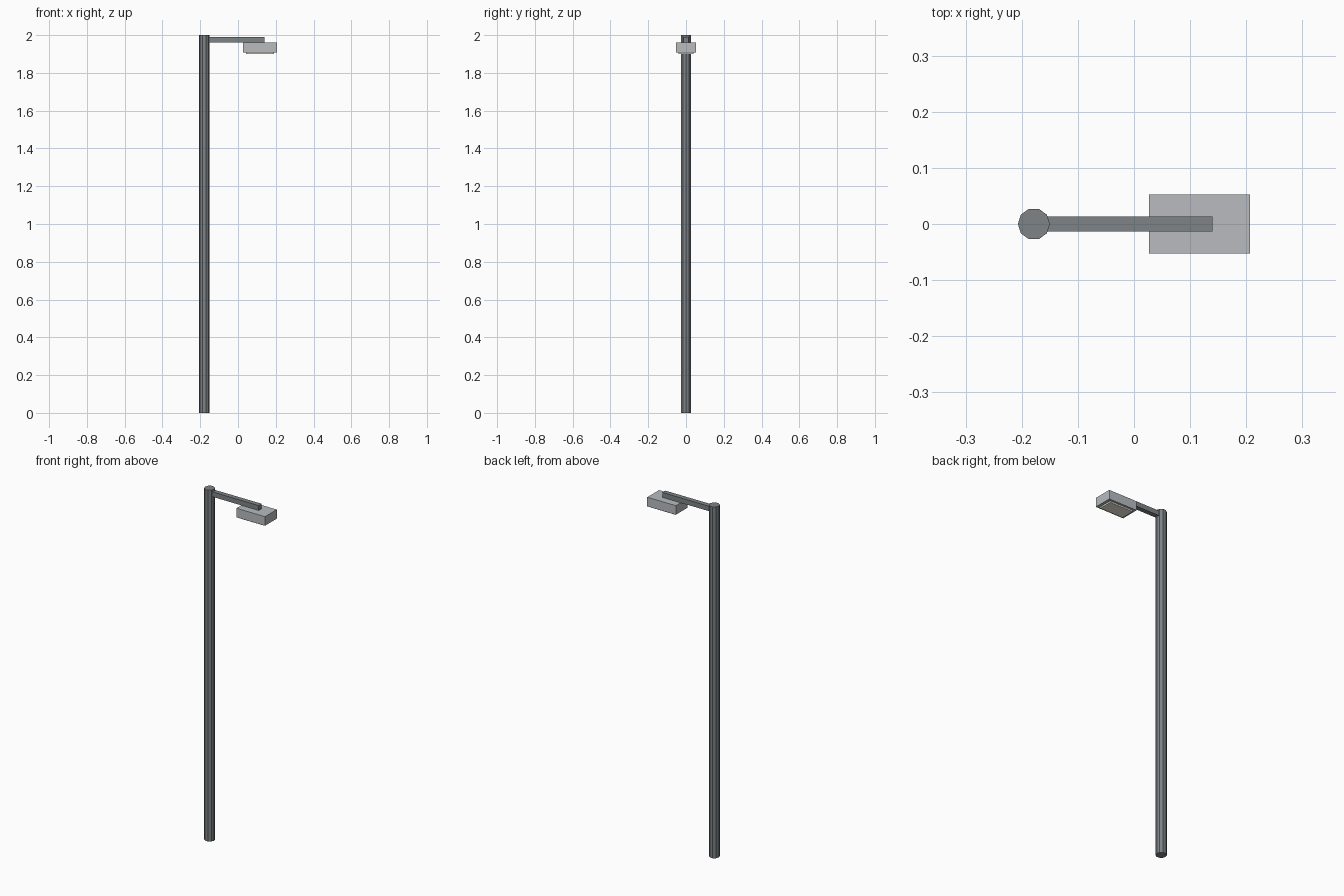
import bpy

if "Cube" in bpy.data.objects:
    bpy.data.objects.remove(bpy.data.objects["Cube"])


def material(name, rgb):
    m = bpy.data.materials.new(name)
    m.diffuse_color = (*rgb, 1)
    m.use_nodes = True
    m.node_tree.nodes["Principled BSDF"].inputs["Base Color"].default_value = m.diffuse_color
    return m


DARK = material("dark_metal", (0.21, 0.23, 0.24))
GREY = material("grey_metal", (0.48, 0.50, 0.52))
PALE = material("pale_lens", (0.90, 0.87, 0.75))


def box(name, lo, hi, mat):
    """Axis-aligned box from its two opposite corners."""
    centre = [(a + b) / 2 for a, b in zip(lo, hi)]
    bpy.ops.mesh.primitive_cube_add(size=1, location=centre)
    ob = bpy.context.object
    ob.name = name
    ob.scale = [b - a for a, b in zip(lo, hi)]
    bpy.ops.object.transform_apply(location=False, rotation=False, scale=True)
    ob.data.materials.append(mat)
    return ob


POLE_X, POLE_R = -0.1785, 0.0285

# ten-sided pole, corners on the x axis
bpy.ops.mesh.primitive_cylinder_add(vertices=10, radius=POLE_R, depth=2,
                                    location=(POLE_X, 0, 1),
                                    rotation=(0, 0, 1.5707963))
pole = bpy.context.object
pole.name = "pole"
pole.data.materials.append(DARK)

# horizontal arm reaching from the pole over the lamp
box("arm", (POLE_X, -0.0135, 1.962), (0.14, 0.0135, 1.99), DARK)

# lamp housing and the thin light panel beneath it
box("lamp_housing", (0.027, -0.053, 1.908), (0.207, 0.053, 1.96), GREY)
box("light_panel", (0.042, -0.04, 1.9), (0.19, 0.04, 1.91), PALE)
